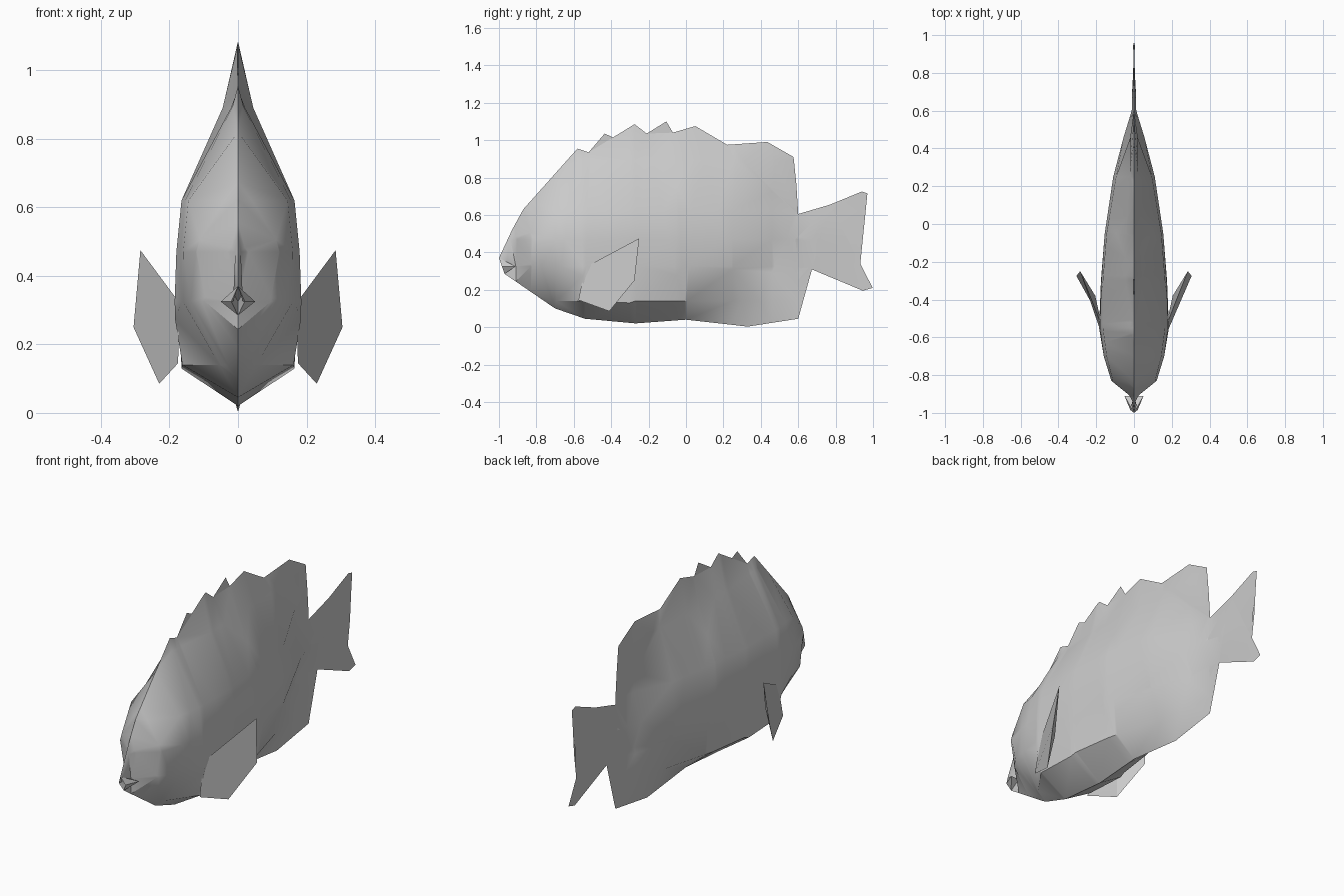
import bpy, bmesh, math
from mathutils import Vector
from mathutils.geometry import intersect_point_line

if "Cube" in bpy.data.objects:
    bpy.data.objects.remove(bpy.data.objects["Cube"])

grey = bpy.data.materials.new("pale_grey")
grey.diffuse_color = (0.6, 0.6, 0.6, 1)
grey.use_nodes = True
grey.node_tree.nodes["Principled BSDF"].inputs["Base Color"].default_value = grey.diffuse_color

# Side outline as (y, z): lip, forehead, spiny back fin, tail, belly fin, jaw, mouth corner
OUTLINE = [(-1, .37), (-.93, .52), (-.87, .63), (-.58, .955), (-.52, .935), (-.435, 1.035),
           (-.37, 1.005), (-.275, 1.085), (-.21, 1.035), (-.105, 1.10), (-.07, 1.04), (.05, 1.075),
           (.095, 1.01), (.22, .975), (.435, .99), (.575, .91), (.59, .765), (.46, .59),
           (.60, .605), (.77, .655), (.94, .725), (.97, .715), (.92, .60), (.815, .47),
           (.93, .32), (.998, .21), (.945, .195), (.61, .335), (.47, .355), (.59, .27),
           (.615, .155), (.60, .045), (.33, .003), (0, .04), (-.27, .02), (-.54, .045),
           (-.70, .10), (-.97, .285), (-.91, .325)]
CORNER = len(OUTLINE) - 1

# Half widths at each station along y, one value per height
HEIGHTS = [.14, .325, .47, .62, .89]
WIDTHS = {-.91: [.04, .06, .06, .05, 0], -.83: [.10, .12, .12, .11, .01],
          -.70: [.15, .16, .16, .145, .03], -.55: [.18, .185, .18, .165, .04],
          -.30: [.165, .175, .173, .165, .045], -.05: [.13, .155, .155, .145, .042],
          .25: [.05, .10, .11, .095, .025], .46: [.012, .04, .055, .03, .012],
          .60: [.004, .008, .012, .008, .004], 1.0: [.003] * 5}


def lerp_at(keys, values, t):
    t = min(max(t, keys[0]), keys[-1])
    for i in range(len(keys) - 1):
        if t <= keys[i + 1]:
            f = (t - keys[i]) / (keys[i + 1] - keys[i])
            return values[i] * (1 - f) + values[i + 1] * f


def edge_distance(p):
    best = 9
    for a, b in zip(OUTLINE, OUTLINE[1:] + OUTLINE[:1]):
        a, b = Vector((0, *a)), Vector((0, *b))
        q, f = intersect_point_line(p, a, b)
        best = min(best, (p - a.lerp(b, min(max(f, 0), 1))).length)
    return best


def half_width(p):
    ys = list(WIDTHS)
    w = lerp_at(ys, [lerp_at(HEIGHTS, WIDTHS[y], p.z) for y in ys], p.y)
    return w * min(1, edge_distance(p) / .1)


def finish(bm, name, angle):
    bmesh.ops.recalc_face_normals(bm, faces=bm.faces)
    me = bpy.data.meshes.new(name)
    bm.to_mesh(me)
    bm.free()
    ob = bpy.data.objects.new(name, me)
    bpy.context.collection.objects.link(ob)
    me.materials.append(grey)
    bpy.ops.object.select_all(action='DESELECT')
    ob.select_set(True)
    bpy.context.view_layer.objects.active = ob
    bpy.ops.object.shade_smooth_by_angle(angle=math.radians(angle))
    return ob


# Body with back, belly and tail fins: outline cut into a grid, then inflated
bm = bmesh.new()
verts = [bm.verts.new((0, y, z)) for y, z in OUTLINE]
bm.faces.new(verts)
bmesh.ops.triangulate(bm, faces=bm.faces[:])
cuts = [((0, y, 0), (0, 1, 0)) for y in WIDTHS if y < 1]
cuts += [((0, 0, z), (0, 0, 1)) for z in HEIGHTS]
for co, no in cuts:
    bmesh.ops.bisect_plane(bm, geom=bm.verts[:] + bm.edges[:] + bm.faces[:],
                           dist=1e-4, plane_co=co, plane_no=no)
inner = [v for v in bm.verts if not v.is_boundary]
for v, w in [(v, half_width(v.co)) for v in inner]:
    v.co.x = w
corner = min(bm.verts, key=lambda v: (v.co - Vector((0, *OUTLINE[CORNER]))).length)
corner.co.x = .05
bmesh.ops.triangulate(bm, faces=bm.faces[:])

# Mirrored half, welded along the outline
copy = bmesh.ops.duplicate(bm, geom=bm.verts[:] + bm.edges[:] + bm.faces[:])["geom"]
for v in copy:
    if isinstance(v, bmesh.types.BMVert):
        v.co.x *= -1
bmesh.ops.remove_doubles(bm, verts=bm.verts[:], dist=1e-5)


# Mouth: upper and lower lip faces meeting at the mouth corners
def nearest(p):
    return min(bm.verts, key=lambda v: (v.co - Vector(p)).length)


left, right = nearest((-.05, -.91, .325)), nearest((.05, -.91, .325))
for lip in (OUTLINE[0], OUTLINE[CORNER - 1]):
    bm.faces.new((nearest((0, *lip)), left, right))
finish(bm, "fish_body", 35)

# Side fins
FIN = [(.17, -.54, .32), (.285, -.25, .475), (.305, -.275, .25), (.23, -.41, .085), (.175, -.575, .145)]
for side, name in ((1, "right_side_fin"), (-1, "left_side_fin")):
    bm = bmesh.new()
    outer = [bm.verts.new((side * x, y, z)) for x, y, z in FIN]
    back = bm.verts.new((side * .205, -.38, .27))
    bm.faces.new(outer)
    for a, b in zip(outer, outer[1:] + outer[:1]):
        bm.faces.new((a, b, back))
    finish(bm, name, 20)
